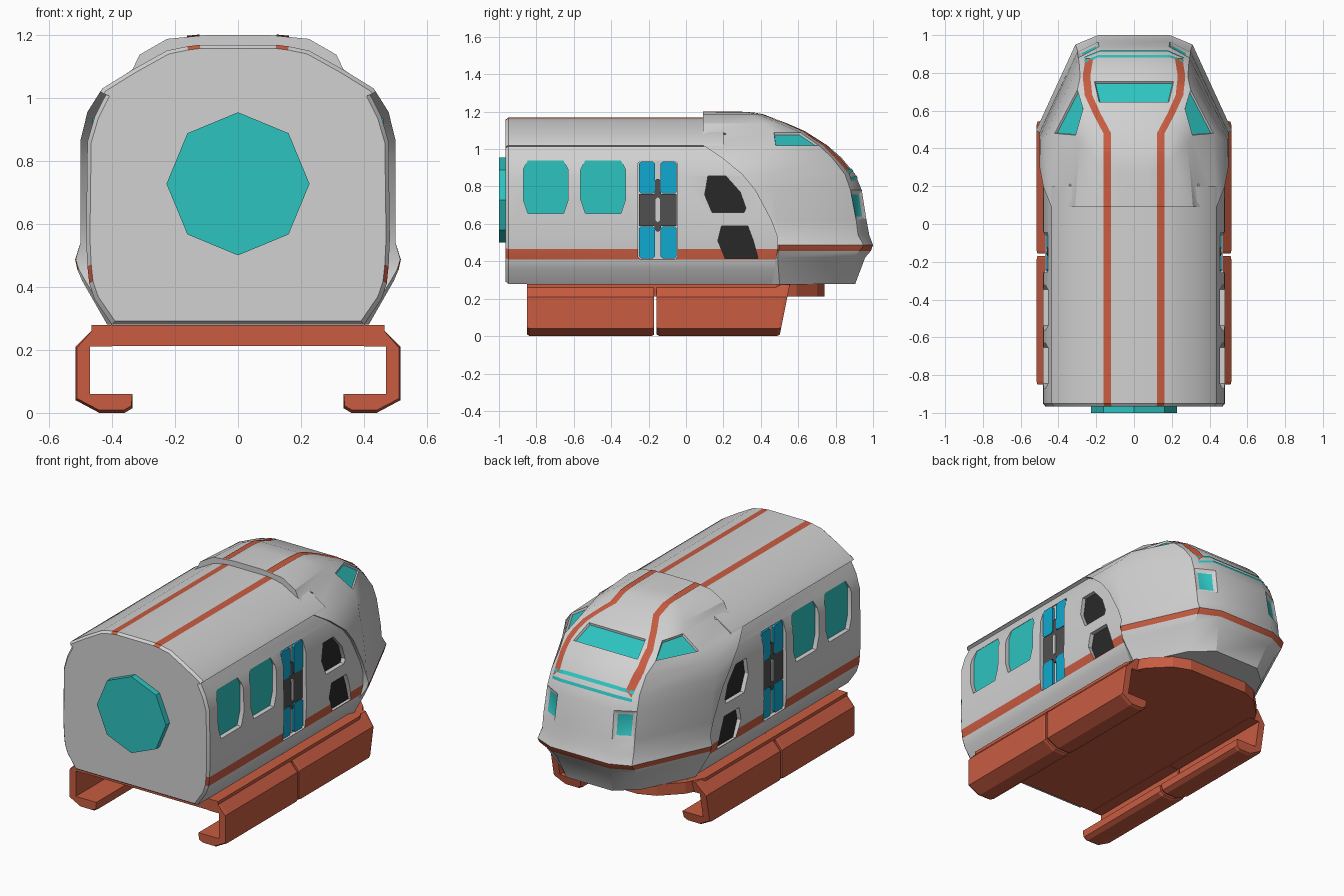
import bpy, bmesh, math
from mathutils import Vector
from mathutils.bvhtree import BVHTree

if "Cube" in bpy.data.objects:
    bpy.data.objects.remove(bpy.data.objects["Cube"])

COLOURS = {"light_grey": (0.64, 0.64, 0.64), "teal": (0.027, 0.55, 0.53),
           "orange": (0.58, 0.107, 0.053), "blue": (0.005, 0.40, 0.63),
           "dark_grey": (0.08, 0.08, 0.08), "black": (0.022, 0.022, 0.022)}
MATS = {}
for n, c in COLOURS.items():
    MATS[n] = bpy.data.materials.new(n)
    MATS[n].diffuse_color = (*c, 1)


def finish(name, bm, mats, smooth=None, fix=True):
    if fix:
        bmesh.ops.recalc_face_normals(bm, faces=bm.faces)
    me = bpy.data.meshes.new(name)
    bm.to_mesh(me)
    bm.free()
    for m in mats:
        me.materials.append(MATS[m])
    ob = bpy.data.objects.new(name, me)
    bpy.context.collection.objects.link(ob)
    if smooth:
        shade(ob, smooth)
    return ob


def shade(ob, deg):
    bpy.ops.object.select_all(action='DESELECT')
    ob.select_set(True)
    bpy.context.view_layer.objects.active = ob
    bpy.ops.object.shade_smooth_by_angle(angle=math.radians(deg))


def loft(bm, rings):
    """Closed rings joined by quads, capped; returns faces keyed (ring, band)."""
    vs = [[bm.verts.new(p) for p in r] for r in rings]
    k, faces = len(vs[0]), {}
    for i in range(len(vs) - 1):
        for j in range(k):
            q = (j + 1) % k
            faces[i, j] = bm.faces.new((vs[i][j], vs[i][q], vs[i + 1][q], vs[i + 1][j]))
    bm.faces.new(vs[0])
    bm.faces.new(vs[-1][::-1])
    return faces


def side_prisms(bm, polys, x0, x1):
    """(y, z) outlines extruded along x, on both sides."""
    for s in (1, -1):
        for poly in polys:
            loft(bm, [[(s * x, y, z) for y, z in poly] for x in (x0, x1)])


def rect(y0, y1, z0, z1, c=0.012):
    return [(y0 + c, z0), (y1 - c, z0), (y1, z0 + c), (y1, z1 - c),
            (y1 - c, z1), (y0 + c, z1), (y0, z1 - c), (y0, z0 + c)]


# ---- carriage body: profile lofted along y, stripes are profile bands
half = [(.122, 1.168), (.162, 1.163), (.225, 1.15), (.333, 1.09), (.43, 1.03), (.437, 1.02),
        (.418, 1.013), (.455, .94), (.478, .86), (.482, .55), (.478, .465), (.472, .41),
        (.455, .36), (.40, .28)]
n = len(half)
ring = half + [(-x, z) for x, z in half[::-1]]


def y_end(z):
    return .2 if z > .95 else .45 if z > .8 else .495


bm = bmesh.new()
f = loft(bm, [[(x * .975, -.965, .72 + (z - .72) * .975) for x, z in ring],
              [(x, -.95, z) for x, z in ring],
              [(x, y_end(z), z) for x, z in ring]])
for (i, j), face in f.items():
    if j in (0, 10, 2 * n - 2, 2 * n - 12):
        face.material_index = 1
body = finish("carriage_body", bm, ["light_grey", "orange"])

# ---- recesses for windows, door and vents
windows = [[(y - .095, .655), (y + .095, .655), (y + .12, .73), (y + .12, .89), (y + .095, .94),
            (y - .095, .94), (y - .12, .89), (y - .12, .73)] for y in (-.75, -.443)]
vents = [[(.117, .855), (.214, .855), (.29, .77), (.32, .685), (.31, .66), (.14, .66), (.10, .755)],
         [(.19, .59), (.33, .59), (.36, .51), (.385, .415), (.21, .415), (.17, .51)]]
door = [rect(-.256, -.046, .412, .938)]
bm = bmesh.new()
side_prisms(bm, windows + vents + door, .448, .6)
cutter = finish("recess_cutter", bm, [])
cutter.hide_render = True
mod = body.modifiers.new("recess", 'BOOLEAN')
mod.object, mod.operation, mod.solver = cutter, 'DIFFERENCE', 'EXACT'
bpy.context.view_layer.objects.active = body
bpy.ops.object.modifier_apply(modifier="recess")
bpy.data.objects.remove(cutter)
shade(body, 25)

for name, polys, x, col in (
        ("side_windows", windows, .453, "teal"), ("side_vents", vents, .455, "black"),
        ("door_blue_panels", [rect(y, y + .085, z, z + .172) for y in (-.252, -.135)
                              for z in (.415, .762)], .462, "blue"),
        ("door_dark_panels", [rect(y, y + .085, .588, .761, .002) for y in (-.252, -.135)]
         + [rect(-.168, -.134, .56, .84)], .460, "dark_grey"),
        ("door_handle", [rect(-.162, -.14, .61, .74, .008)], .466, "light_grey")):
    bm = bmesh.new()
    side_prisms(bm, polys, .44, x)
    finish(name, bm, [col])

# ---- nose cab: plan outlines stacked by height
# z, rear edge (x, y), side corner (x, y), chamfer (x, y), front (x, y)
levels = [(.28, .40, .46, .415, .50, .27, .80, .15, .905),
          (.42, .485, .48, .495, .49, .30, .89, .18, .958),
          (.455, .505, .49, .51, .495, .31, .93, .19, .988),
          (.487, .515, .49, .517, .50, .31, .95, .19, 1.0),
          (.54, .50, .485, .50, .49, .30, .92, .19, .98),
          (.62, .50, .455, .50, .485, .30, .91, .19, .965),
          (.78, .50, .37, .50, .46, .295, .88, .185, .94),
          (.865, .50, .30, .497, .44, .29, .85, .18, .905),
          (.955, .478, .19, .475, .45, .285, .78, .20, .83),
          (1.02, .437, .09, .42, .48, .30, .71, .21, .755),
          (1.09, .335, .09, .31, .47, .27, .61, .185, .645),
          (1.137, .312, .09, .285, .42, .235, .50, .16, .53),
          (1.187, .225, .09, .20, .34, .17, .38, .12, .40),
          (1.20, .09, .09, .088, .28, .08, .295, .05, .30)]
rings = []
for z, *p in levels:
    pts = [(p[i], p[i + 1], z) for i in (0, 2, 4, 6)]
    rings.append(pts + [(-x, y, z) for x, y, z in pts[::-1]])
bm = bmesh.new()
f = loft(bm, rings)
for j in range(7):
    f[2, j].material_index = 1
bmesh.ops.recalc_face_normals(bm, faces=bm.faces)
# windscreen, side cab windows and headlights are inset faces
for keys, t in ((((9, 1), (9, 3), (9, 5)), .008), (((5, 2), (5, 4)), .03)):
    glass = [f[k] for k in keys]
    bmesh.ops.inset_individual(bm, faces=glass, thickness=t, depth=-.012)
    for g in glass:
        g.material_index = 2
tree = BVHTree.FromBMesh(bm)
finish("nose_cab", bm, ["light_grey", "orange", "teal"], 32, fix=False)


# ---- painted ribbons projected on to the nose
def ribbon(name, path, wide, ray, col, mirror):
    bm = bmesh.new()
    ray, wide = Vector(ray), Vector(wide)
    for s in (1, -1) if mirror else (1,):
        prev = None
        for a, b in zip(path, path[1:]):
            for i in range(13):
                c = Vector(a).lerp(Vector(b), i / 12)
                row = []
                for t in (-.5, 0, .5):
                    p = c + wide * t
                    hit, nor, _, _ = tree.ray_cast(Vector((s * p.x, p.y, p.z)), ray)
                    if hit:
                        row.append(bm.verts.new(hit + nor * .004))
                if len(row) < 3:
                    prev = None
                    continue
                if prev:
                    for k in (0, 1):
                        face = bm.faces.new((prev[k], prev[k + 1], row[k + 1], row[k]))
                        face.normal_update()
                        if face.normal.dot(ray) > 0:
                            face.normal_flip()
                prev = row
    finish(name, bm, [col], fix=False)


ribbon("roof_stripes", [(.142, .091, 2), (.142, .48, 2), (.195, .58, 2), (.24, .68, 2),
                        (.25, .78, 2), (.235, .875, 2)], (.04, 0, 0), (0, 0, -1), "orange", True)
for name, z in (("upper_light_strip", .888), ("lower_light_strip", .85)):
    ribbon(name, [(-.26, 2, z - .015), (-.18, 2, z), (.18, 2, z), (.26, 2, z - .015)],
           (0, 0, .016), (0, -1, 0), "teal", False)

# ---- octagonal rear gangway
bm = bmesh.new()
loft(bm, [[(.227 * math.cos(a * math.pi / 4), y, .727 + .227 * math.sin(a * math.pi / 4))
           for a in range(8)] for y in (-1.0, -.95)])
finish("rear_gangway", bm, ["teal"])

# ---- hooked track skirts, two per side
hook = [(.40, .28), (.45, .276), (.515, .21), (.515, .04), (.44, 0), (.36, 0), (.335, .015),
        (.335, .06), (.47, .06), (.47, .21), (.40, .21)]


def inset(x, z):
    return (.43 + (x - .43) * .96, .14 + (z - .14) * .94) if x > .5 or z < .02 else (x, z)


for name, y0, y1, slope in (("rear_skirt", -.85, -.17, 0), ("front_skirt", -.157, .50, .2)):
    bm = bmesh.new()
    for s in (1, -1):
        rings = []
        for y, small, k in ((y0, 1, 0), (y0 + .015, 0, 0), (y1 - .015, 0, slope), (y1, 1, slope)):
            rings.append([(s * q[0], y + k * q[1], q[1])
                          for q in (inset(*p) if small else p for p in hook)])
        loft(bm, rings)
    finish(name, bm, ["orange"])

# ---- underfloor plate with tapered front
plan = [(.465, -.85), (.465, .48), (.41, .59), (.30, .70), (.20, .74)]
plan += [(-x, y) for x, y in plan[::-1]]
bm = bmesh.new()
loft(bm, [[(x, y, z) for x, y in plan] for z in (.212, .279)])
finish("underfloor_plate", bm, ["orange"])

for m in bpy.data.materials:
    if m.users and not m.is_grease_pencil:
        m.use_nodes = True
        m.node_tree.nodes["Principled BSDF"].inputs["Base Color"].default_value = m.diffuse_color
